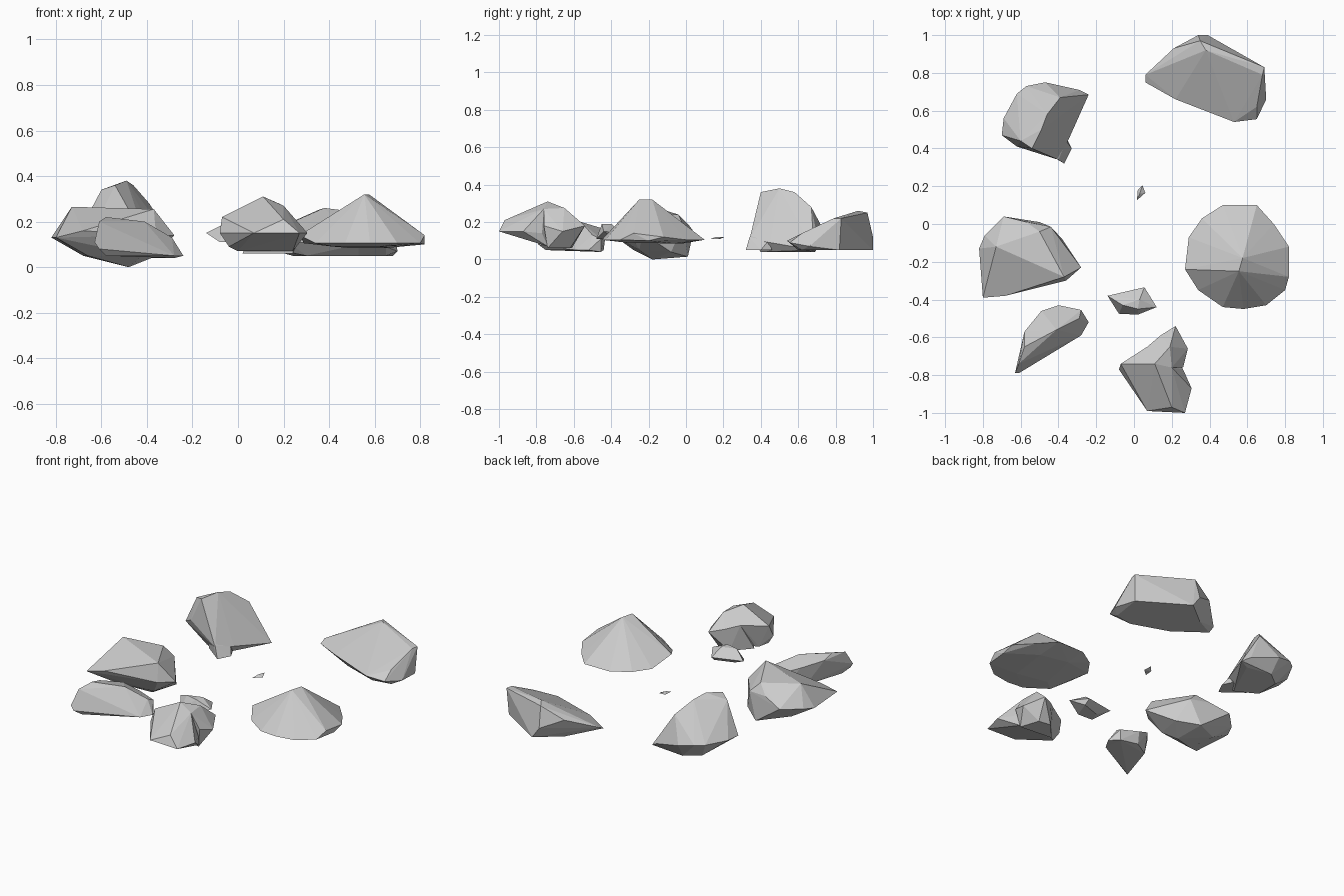
import bpy, bmesh


def hull(bm, pts):
    """Wrap one faceted stone around a few corner points."""
    verts = [bm.verts.new(p) for p in pts]
    res = bmesh.ops.convex_hull(bm, input=verts)
    loose = [e for e in res["geom_interior"] if isinstance(e, bmesh.types.BMVert)]
    bmesh.ops.delete(bm, geom=list(set(loose)), context='VERTS')


def rock(name, *lumps):
    """Each lump is (rim outline, rim height, extra corners)."""
    bm = bmesh.new()
    for rim, z, extra in lumps:
        part = bmesh.new()
        hull(part, [(x, y, z) for x, y in rim] + extra)
        tmp = bpy.data.meshes.new("tmp")
        part.to_mesh(tmp)
        part.free()
        bm.from_mesh(tmp)
        bpy.data.meshes.remove(tmp)
    bmesh.ops.recalc_face_normals(bm, faces=bm.faces)
    mesh = bpy.data.meshes.new(name)
    bm.to_mesh(mesh)
    bm.free()
    bpy.context.collection.objects.link(bpy.data.objects.new(name, mesh))


# Wide cone-shaped rock on the right
rock("cone_rock", (
    [(.29, -.07), (.36, .03), (.47, .10), (.65, .10), (.74, 0),
     (.80, -.35), (.70, -.43), (.58, -.45), (.47, -.44), (.34, -.35)], .105,
    [(.27, -.24, .14), (.82, -.12, .12), (.82, -.28, .14), (.82, -.2, .10),
     (.555, -.25, .32), (.575, -.18, .32),
     (.42, -.28, .09), (.62, -.32, .09), (.66, -.06, .085), (.48, -.02, .085)]))

# Long wedge rock at the back right
rock("back_wedge_rock", (
    [(.30, .68), (.53, .60), (.65, .62), (.68, .82), (.39, 1.0), (.24, .88)], .05,
    [(.06, .79, .12), (.06, .75, .10), (.22, .66, .11), (.53, .54, .10),
     (.65, .555, .09), (.65, .62, .14), (.70, .66, .07), (.69, .83, .22),
     (.68, .79, .22), (.38, .92, .26), (.35, .97, .25), (.34, 1.0, .12),
     (.21, .93, .18)]))

# Tall rock at the back left, with a low spur at its front
rock("tall_rock", (
    [(-.55, .47), (-.42, .40), (-.30, .66), (-.46, .69), (-.55, .62)], .04,
    [(-.54, .40, .36), (-.60, .44, .34), (-.49, .50, .38), (-.46, .58, .36),
     (-.39, .67, .28), (-.62, .41, .2), (-.70, .47, .15), (-.69, .56, .15),
     (-.62, .69, .15), (-.57, .73, .15), (-.47, .75, .13), (-.29, .71, .08),
     (-.24, .685, .05), (-.345, .45, .09), (-.40, .34, .11)]),
    ([(-.50, .42), (-.37, .32), (-.33, .40), (-.36, .46)], .05,
     [(-.40, .34, .12), (-.36, .44, .1), (-.5, .4, .2)]))

# Broad rock on the left
rock("left_rock", (
    [(-.66, -.28), (-.68, -.10), (-.42, -.25)], .05,
    [(-.82, -.13, .13), (-.79, -.06, .14), (-.69, .04, .15), (-.57, .01, .19),
     (-.73, -.12, .265), (-.50, -.04, .24), (-.44, -.015, .18), (-.28, -.23, .14),
     (-.37, -.28, .255), (-.36, -.30, .14), (-.68, -.38, .16), (-.80, -.39, .13),
     (-.48, -.18, 0), (-.50, .01, .015), (-.38, -.08, .04)]))

# Slanted slab at the front left
rock("front_slab", (
    [(-.58, -.75), (-.50, -.50), (-.40, -.44), (-.28, -.59)], .05,
    [(-.63, -.79, .11), (-.61, -.79, .08), (-.61, -.74, .20), (-.58, -.65, .22),
     (-.58, -.57, .20), (-.49, -.46, .17), (-.40, -.43, .13), (-.28, -.455, .11),
     (-.24, -.52, .05), (-.28, -.455, .04), (-.41, -.56, .20), (-.29, -.50, .13)]))

# Double-lumped rock at the front
rock("front_rock", (
    [(0, -.74), (.24, -.74), (.12, -.68)], .07,
    [(-.07, -.74, .22), (-.08, -.77, .15), (-.04, -.78, .09), (.07, -.99, .15),
     (.20, -.97, .21), (.27, -1.0, .15), (.305, -.87, .15), (.26, -.77, .14),
     (.11, -.74, .31), (.20, -.76, .27), (.07, -.65, .22)]),
    ([(.02, -.72), (.12, -.61), (.20, -.62), (.24, -.74)], .06,
     [(.07, -.65, .22), (.14, -.59, .20), (.22, -.54, .18), (.285, -.66, .15),
      (.19, -.65, .275), (.11, -.74, .31), (.26, -.76, .18), (.20, -.76, .27)]))

# Small stone and tiny chip between the big rocks
rock("small_stone", (
    [(-.08, -.475), (.02, -.48), (.06, -.37)], .11,
    [(-.14, -.38, .15), (.055, -.335, .14), (.12, -.44, .15), (-.06, -.43, .19),
     (.03, -.40, .19), (.02, -.45, .19), (-.06, -.41, .11)]))
rock("tiny_chip", (
    [(.015, .125), (.02, .18), (.06, .165)], .108,
    [(.045, .205, .12), (.03, .16, .12)]))
